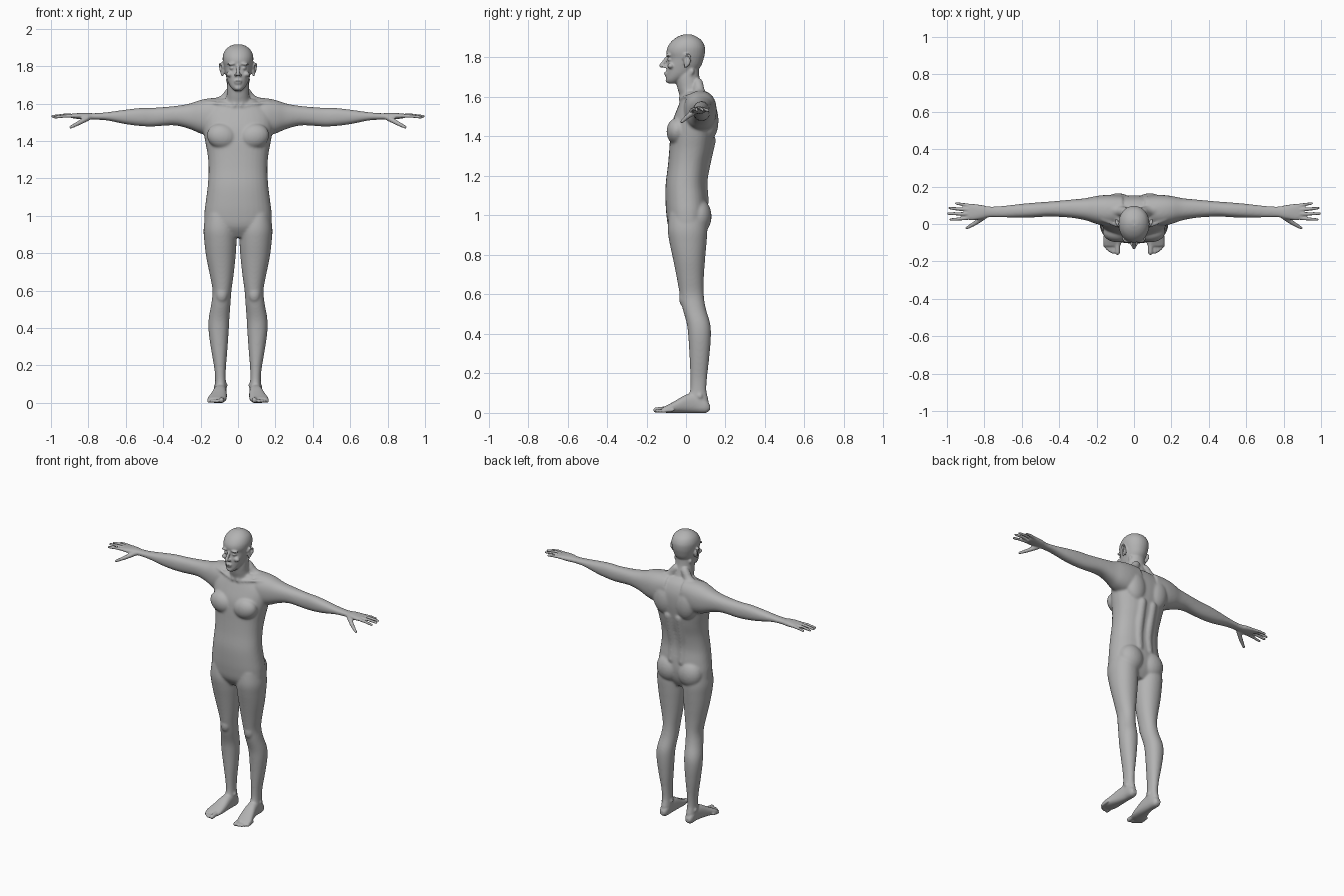
import bpy, bmesh, math
from mathutils import Vector, Matrix

cube = bpy.data.objects.get("Cube")
if cube:
    bpy.data.objects.remove(cube, do_unlink=True)

skin = bpy.data.materials.new("plain grey skin")
skin.use_nodes = True
GREY = (0.45, 0.45, 0.45, 1)
skin.diffuse_color = GREY
skin.node_tree.nodes["Principled BSDF"].inputs["Base Color"].default_value = GREY

bm = bmesh.new()


def smooth_rows(rows, steps):
    """Run a smooth curve through rows of numbers."""
    out = []
    for i in range(len(rows) - 1):
        quad = rows[max(i - 1, 0)], rows[i], rows[i + 1], rows[min(i + 2, len(rows) - 1)]
        for k in range(steps):
            t = k / steps
            out.append([0.5 * (2 * q + (r - p) * t + (2 * p - 5 * q + 4 * r - s) * t * t
                               + (3 * q - p - 3 * r + s) * t ** 3) for p, q, r, s in zip(*quad)])
    return out + [list(rows[-1])]


def skin_rings(rings):
    """Join rings of points into a closed solid."""
    rings = [[bm.verts.new(co) for co in ring] for ring in rings]
    n = len(rings[0])
    for a, b in zip(rings, rings[1:]):
        for k in range(n):
            bm.faces.new((a[k], a[(k + 1) % n], b[(k + 1) % n], b[k]))
    bm.faces.new(rings[0][::-1])
    bm.faces.new(rings[-1])


def loft(axis, rows, side=1, power=2.3, n=32):
    """Rounded sections: (position on axis, low/high of 1st other axis, low/high of 2nd)."""
    rings = []
    for t, u0, u1, v0, v1 in smooth_rows(rows, 4):
        ring = []
        for k in range(n):
            c, s = math.cos(math.tau * k / n), math.sin(math.tau * k / n)
            co = [(u0 + u1) / 2 + (u1 - u0) / 2 * math.copysign(abs(c) ** (2 / power), c),
                  (v0 + v1) / 2 + (v1 - v0) / 2 * math.copysign(abs(s) ** (2 / power), s)]
            co.insert("xyz".index(axis), t)
            ring.append((co[0] * side, co[1], co[2]))
        rings.append(ring)
    skin_rings(rings)


def blob(side, centre, radii, tilt=0, n=20):
    """Ellipsoid, tilted about y."""
    x, y, z = centre
    m = (Matrix.Translation((x * side, y, z)) @ Matrix.Rotation(tilt * side, 4, 'Y')
         @ Matrix.Diagonal((*radii, 1)))
    lats = [math.radians(a) for a in range(-84, 85, 14)]
    skin_rings([[m @ Vector((math.cos(a) * math.cos(math.tau * k / n),
                             math.cos(a) * math.sin(math.tau * k / n), math.sin(a)))
                 for k in range(n)] for a in lats])


def chain(side, pts, r0, r1, n=12):
    """Tapered tube with round ends along a smooth path."""
    path = [Vector((x * side, y, z)) for x, y, z in smooth_rows(pts, 4)]
    last = len(path) - 1
    span = path[-1] - path[0]
    ref = Vector((0, 0, 0))
    ref[min(range(3), key=lambda i: abs(span[i]))] = 1
    spots = []
    for i, p in enumerate(path):
        tan = (path[min(i + 1, last)] - path[max(i - 1, 0)]).normalized()
        r = r0 + (r1 - r0) * i / last
        caps = [0]
        if i == 0:
            caps = [-75, -50, -25, 0]
        elif i == last:
            caps = [0, 25, 50, 75]
        for a in map(math.radians, caps):
            spots.append((p + tan * r * math.sin(a), tan, r * math.cos(a)))
    rings = []
    for p, tan, r in spots:
        u = tan.cross(ref).normalized()
        v = tan.cross(u)
        rings.append([p + r * (u * math.cos(math.tau * k / n) + v * math.sin(math.tau * k / n))
                      for k in range(n)])
    skin_rings(rings)


# Torso, neck and head: z, half width, front, back
torso = [(.885, .09, -.05, .07), (.94, .172, -.088, .10), (1.01, .18, -.1, .112),
         (1.08, .172, -.104, .108), (1.16, .162, -.103, .1), (1.25, .157, -.092, .11),
         (1.33, .163, -.085, .13), (1.4, .176, -.08, .143), (1.47, .187, -.07, .152),
         (1.54, .185, -.045, .15), (1.595, .14, -.022, .13), (1.625, .09, -.01, .1)]
neck = [(1.54, .08, -.03, .12), (1.6, .068, -.032, .1), (1.65, .06, -.045, .082),
        (1.7, .058, -.05, .068), (1.75, .055, -.04, .065)]
head = [(1.668, .018, -.088, -.05), (1.685, .036, -.1, -.015), (1.715, .054, -.1, .04),
        (1.755, .066, -.099, .075), (1.795, .075, -.092, .09), (1.825, .081, -.099, .096),
        (1.855, .081, -.092, .095), (1.885, .069, -.07, .08), (1.906, .046, -.04, .052),
        (1.917, .02, -.01, .025)]
for part, power in ((torso, 2.3), (neck, 2.1), (head, 2.1)):
    loft("z", [(z, -w, w, f, b) for z, w, f, b in part], 1, power)

chain(1, [(0, -.095, 1.802), (0, -.125, 1.758)], .008, .011)     # nose
blob(1, (0, -.101, 1.721), (.024, .011, .005))                   # upper lip
blob(1, (0, -.098, 1.709), (.02, .011, .005))                    # lower lip
blob(1, (0, -.09, 1.684), (.021, .014, .013))                    # chin

arm = [(.06, .0, .15, 1.46, 1.63), (.14, -.012, .155, 1.43, 1.63), (.2, .0, .15, 1.44, 1.62),
       (.26, .02, .138, 1.465, 1.6), (.34, .034, .13, 1.484, 1.587), (.45, .04, .12, 1.478, 1.578),
       (.52, .036, .115, 1.48, 1.577), (.6, .034, .108, 1.49, 1.568), (.7, .035, .097, 1.51, 1.554),
       (.77, .036, .094, 1.514, 1.549), (.82, .026, .102, 1.515, 1.551),
       (.87, .02, .108, 1.52, 1.548), (.895, .028, .1, 1.524, 1.544)]
leg = [(1.01, .03, .172, -.085, .1), (.93, .01, .184, -.093, .108), (.86, .008, .18, -.083, .104),
       (.78, .013, .17, -.066, .097), (.68, .024, .15, -.046, .09), (.6, .035, .136, -.032, .09),
       (.53, .04, .143, -.018, .1), (.45, .046, .157, .004, .123), (.38, .05, .157, .012, .126),
       (.28, .057, .143, .018, .118), (.18, .065, .126, .022, .107), (.11, .065, .122, .02, .104),
       (.06, .062, .124, .0, .114), (.02, .066, .12, .01, .112)]
foot = [(.121, .08, .11, .015, .04), (.1, .067, .121, .0, .07), (.05, .062, .125, 0, .1),
        (.0, .06, .135, 0, .092), (-.05, .06, .15, 0, .064), (-.09, .064, .163, 0, .042),
        (-.118, .074, .16, .002, .028)]
fingers = [((.87, .034, 1.533), (.93, .027, 1.533), (.98, .024, 1.527)),
           ((.87, .055, 1.536), (.93, .054, 1.538), (.993, .056, 1.532)),
           ((.87, .076, 1.536), (.93, .08, 1.538), (.985, .085, 1.532)),
           ((.86, .096, 1.534), (.91, .104, 1.534), (.95, .11, 1.53))]
toes = [(.088, -.152, .014), (.112, -.151, .0095), (.129, -.143, .009),
        (.144, -.131, .0085), (.157, -.117, .008)]

for s in (1, -1):
    loft("x", arm, s)
    loft("z", leg, s, 2.1)
    loft("y", foot, s, 2.4)
    for f in fingers:
        chain(s, f, .0105, .0075)
    chain(s, [(.8, .04, 1.525), (.85, .004, 1.497), (.895, -.022, 1.474)], .016, .008)   # thumb
    for x, y, r in toes:
        chain(s, [(x, y + .05, r + .006), (x, y, r)], r, r)
    # Trunk muscles
    blob(s, (.085, -.045, 1.425), (.083, .054, .068), -.25)         # chest
    blob(s, (.085, .112, 1.48), (.075, .053, .105), .15)            # shoulder blade
    blob(s, (.078, .065, .995), (.085, .065, .09))                  # buttock
    chain(s, [(.038, .085, 1.07), (.036, .078, 1.17), (.038, .093, 1.26), (.04, .12, 1.38)], .032, .032)
    chain(s, [(.035, .06, 1.67), (.08, .07, 1.615), (.16, .08, 1.59)], .026, .034)
    chain(s, [(.018, -.026, 1.583), (.09, -.008, 1.598), (.17, .025, 1.605)], .01, .01)
    chain(s, [(.052, .03, 1.73), (.016, -.028, 1.59)], .013, .011)  # neck cord
    # Knee and ankle
    blob(s, (.087, -.015, .58), (.03, .02, .042))
    blob(s, (.121, .07, .085), (.008, .014, .014))
    blob(s, (.064, .06, .095), (.008, .014, .014))
    # Face
    blob(s, (.033, -.089, 1.812), (.026, .013, .007), .1)           # brow
    blob(s, (.031, -.083, 1.79), (.014, .013, .008))                # eye
    blob(s, (.045, -.078, 1.757), (.018, .016, .014))               # cheek
    blob(s, (.012, -.108, 1.753), (.008, .011, .007))               # nostril
    # Ear
    blob(s, (.08, .005, 1.78), (.01, .017, .028))
    chain(s, [(.08, -.012, 1.792), (.09, -.004, 1.813), (.096, .014, 1.812), (.097, .022, 1.795),
              (.09, .014, 1.77), (.083, -.004, 1.752)], .0055, .0065)

bmesh.ops.recalc_face_normals(bm, faces=bm.faces)
mesh = bpy.data.meshes.new("body")
bm.to_mesh(mesh)
bm.free()
body = bpy.data.objects.new("body", mesh)
bpy.context.scene.collection.objects.link(body)

# Fuse every part into one continuous skin
remesh = body.modifiers.new("fuse", 'REMESH')
remesh.mode = 'VOXEL'
remesh.voxel_size = 0.0055
fused = bpy.data.meshes.new_from_object(body.evaluated_get(bpy.context.evaluated_depsgraph_get()))
body.modifiers.clear()
fused.materials.clear()
fused.materials.append(skin)
fused.shade_smooth()
body.data = fused

# Blend trunk and limbs strongly; keep face, fingers and toes crisp
broad = body.vertex_groups.new(name="trunk and limbs")
broad.add([v.index for v in fused.vertices if abs(v.co.x) < .8 and .1 < v.co.z < 1.66], 1, 'REPLACE')
for name, group, count in (("blend", broad.name, 16), ("polish", "", 2)):
    mod = body.modifiers.new(name, 'SMOOTH')
    mod.factor = .5
    mod.iterations = count
    mod.vertex_group = group
